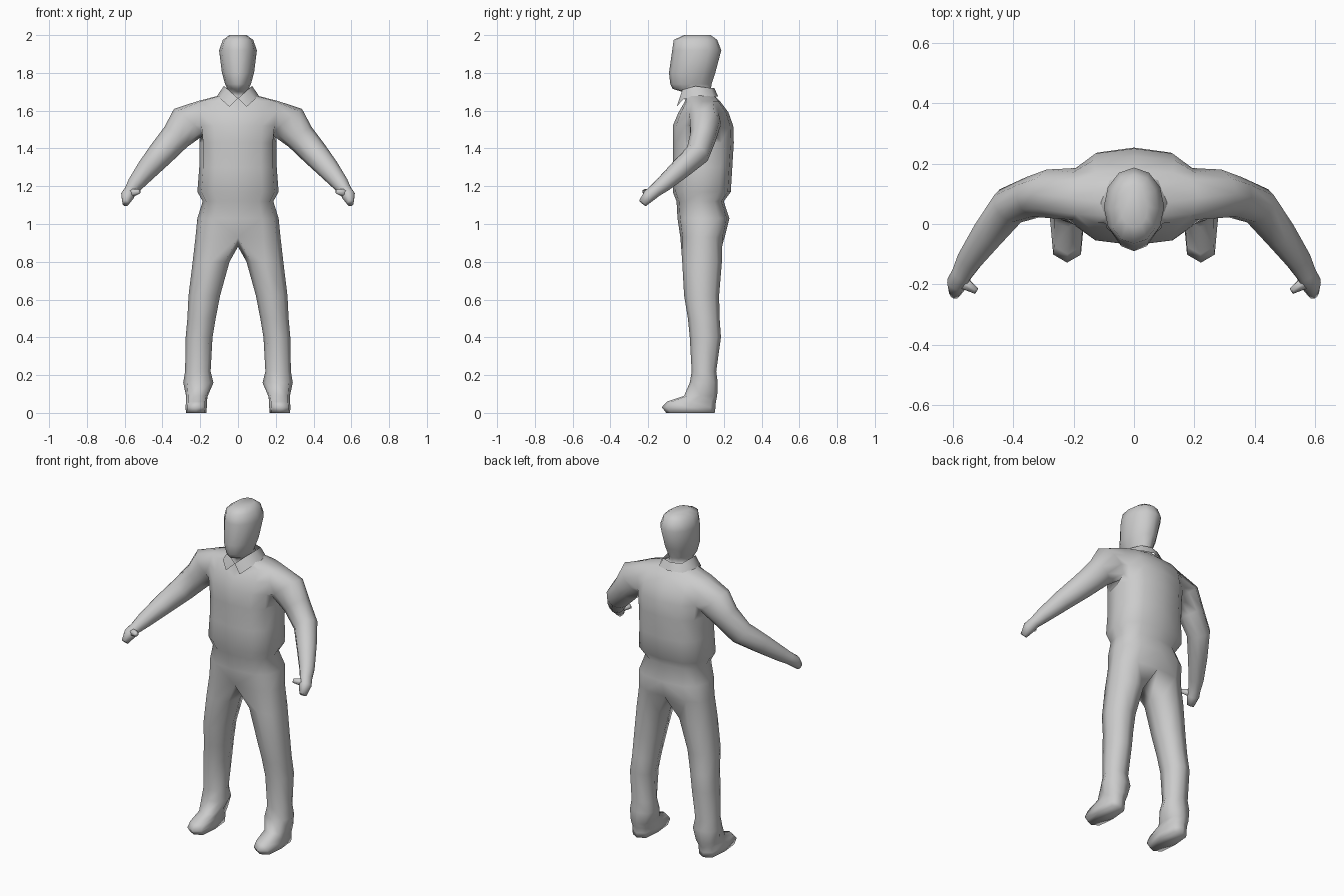
import bpy, bmesh, math
from mathutils import Vector

cube = bpy.data.objects.get("Cube")
if cube:
    bpy.data.objects.remove(cube, do_unlink=True)

grey = bpy.data.materials.new("plain grey")
grey.use_nodes = True
COLOUR = (0.6, 0.6, 0.6, 1)
grey.diffuse_color = COLOUR
grey.node_tree.nodes["Principled BSDF"].inputs["Base Color"].default_value = COLOUR


def finish(bm, name):
    """Turn a half mesh into a mirrored, smooth object."""
    bmesh.ops.recalc_face_normals(bm, faces=bm.faces)
    mesh = bpy.data.meshes.new(name)
    bm.to_mesh(mesh)
    bm.free()
    mesh.materials.append(grey)
    mesh.shade_smooth()
    obj = bpy.data.objects.new(name, mesh)
    bpy.context.collection.objects.link(obj)
    mirror = obj.modifiers.new("mirror", 'MIRROR')
    mirror.use_clip = True
    mirror.merge_threshold = 0.002
    return obj


def power(v, p):
    return math.copysign(abs(v) ** p, v) if abs(v) > 1e-6 else 0.0


def skin(bm, a, b, closed=True):
    """Join two rings of equal length with quads."""
    n = len(a)
    for k in range(n if closed else n - 1):
        m = (k + 1) % n
        bm.faces.new((a[k], a[m], b[m], b[k]))


bm = bmesh.new()

# Torso, neck and head: height, half width, front, back, corner roundness
TRUNK = [
    (0.93, 0.225, -0.03, 0.205, 0.75),
    (1.03, 0.215, -0.045, 0.23, 0.75),
    (1.12, 0.187, -0.05, 0.20, 0.75),
    (1.17, 0.215, -0.07, 0.237, 0.75),
    (1.30, 0.205, -0.07, 0.245, 0.75),
    (1.43, 0.205, -0.07, 0.253, 0.75),
    (1.52, 0.215, -0.07, 0.25, 0.75),
    (1.59, 0.225, -0.04, 0.225, 0.75),
    (1.65, 0.215, -0.005, 0.18, 0.75),
    (1.68, 0.10, -0.01, 0.15, 0.9),
    (1.70, 0.06, -0.02, 0.135, 1),
    (1.715, 0.055, -0.07, 0.132, 1.1),
    (1.74, 0.068, -0.083, 0.135, 1.1),
    (1.80, 0.085, -0.09, 0.155, 1),
    (1.92, 0.10, -0.073, 0.187, 1),
    (1.975, 0.08, -0.065, 0.165, 0.9),
    (2.00, 0.045, -0.01, 0.13, 0.9),
]
rows = []
for z, w, front, back, p in TRUNK:
    mid, deep = (front + back) / 2, (back - front) / 2
    row = []
    for j in range(7):
        a = math.pi * j / 6
        row.append(bm.verts.new((w * power(math.sin(a), p),
                                 mid - deep * power(math.cos(a), p), z)))
    rows.append(row)
LOW, HIGH = 5, 8  # trunk rows that bound the sleeve opening
for i in range(len(rows) - 1):
    for j in range(6):
        if LOW <= i < HIGH and j in (2, 3):
            continue
        bm.faces.new((rows[i][j], rows[i][j + 1], rows[i + 1][j + 1], rows[i + 1][j]))
bm.faces.new(rows[-1])

# Arm: grows out of the sleeve opening; centre, height radius, depth radius
loop = ([rows[LOW][j] for j in (2, 3, 4)] + [rows[i][4] for i in range(LOW + 1, HIGH)]
        + [rows[HIGH][j] for j in (4, 3, 2)]
        + [rows[i][2] for i in range(HIGH - 1, LOW, -1)])
ARM = [
    ((0.26, 0.10, 1.54), 0.105, 0.085),
    ((0.33, 0.09, 1.46), 0.08, 0.07),
    ((0.41, 0.06, 1.37), 0.07, 0.065),
    ((0.48, -0.03, 1.29), 0.058, 0.055),
    ((0.545, -0.12, 1.21), 0.043, 0.043),
    ((0.57, -0.165, 1.175), 0.033, 0.036),
    ((0.585, -0.195, 1.15), 0.036, 0.034),
    ((0.595, -0.23, 1.11), 0.018, 0.024),
]
for i, (centre, high, deep) in enumerate(ARM):
    c = Vector(centre)
    d = Vector(ARM[min(i + 1, len(ARM) - 1)][0]) - Vector(ARM[max(i - 1, 0)][0])
    d.normalize()
    rear = (Vector((0, 1, 0)) - d * d.y).normalized()
    up = d.cross(rear)
    ring = []
    for k in range(10):
        t = 2 * math.pi * (k - 1) / 10
        ring.append(bm.verts.new(c - up * high * math.cos(t) + rear * deep * math.sin(t)))
    skin(bm, loop, ring)
    loop = ring
bm.faces.new(loop)

# Leg and shoe: height, inner side, outer side, front, back
LEG = [
    (0.80, 0.045, 0.24, -0.02, 0.19),
    (0.62, 0.095, 0.262, -0.01, 0.175),
    (0.50, 0.118, 0.268, 0.01, 0.178),
    (0.40, 0.135, 0.277, 0.02, 0.185),
    (0.22, 0.145, 0.28, 0.03, 0.16),
    (0.16, 0.13, 0.29, 0.02, 0.168),
    (0.09, 0.16, 0.275, -0.01, 0.165),
    (0.06, 0.165, 0.275, -0.10, 0.158),
    (0.03, 0.165, 0.278, -0.128, 0.156),
    (0.00, 0.168, 0.275, -0.105, 0.152),
]
crotch = bm.verts.new((0, 0.08, 0.88))
loop = rows[0] + [crotch]
for z, inner, outer, front, back in LEG:
    p = 0.85 if z > 0.1 else 0.6
    ring = []
    for k in range(8):
        a = math.pi / 2 + (k - 3) * math.pi / 4
        ring.append(bm.verts.new((
            (inner + outer) / 2 + (outer - inner) / 2 * power(math.sin(a), p),
            (front + back) / 2 - (back - front) / 2 * power(math.cos(a), p), z)))
    skin(bm, loop, ring)
    loop = ring
bm.faces.new(loop)
finish(bm, "body")

# Thumbs: small tapered stubs on the inner side of each hand
bm = bmesh.new()
start, tip = Vector((0.58, -0.185, 1.16)), Vector((0.522, -0.222, 1.172))
bmesh.ops.create_cone(bm, segments=6, radius1=0.028, radius2=0.012,
                      depth=(tip - start).length, cap_ends=True)
turn = (tip - start).to_track_quat('Z', 'Y')
for v in bm.verts:
    v.co = turn @ v.co + (start + tip) / 2
finish(bm, "thumbs")

# Shirt collar: an open band folded around the neck
UPPER = [(0, -0.03, 1.665), (0.05, -0.02, 1.71), (0.075, 0.05, 1.73),
         (0.06, 0.13, 1.72), (0, 0.15, 1.72)]
LOWER = [(0.045, -0.05, 1.62), (0.09, -0.015, 1.66), (0.11, 0.07, 1.68),
         (0.08, 0.145, 1.675), (0, 0.17, 1.675)]
bm = bmesh.new()
skin(bm, [bm.verts.new(p) for p in LOWER], [bm.verts.new(p) for p in UPPER], closed=False)
finish(bm, "collar")
